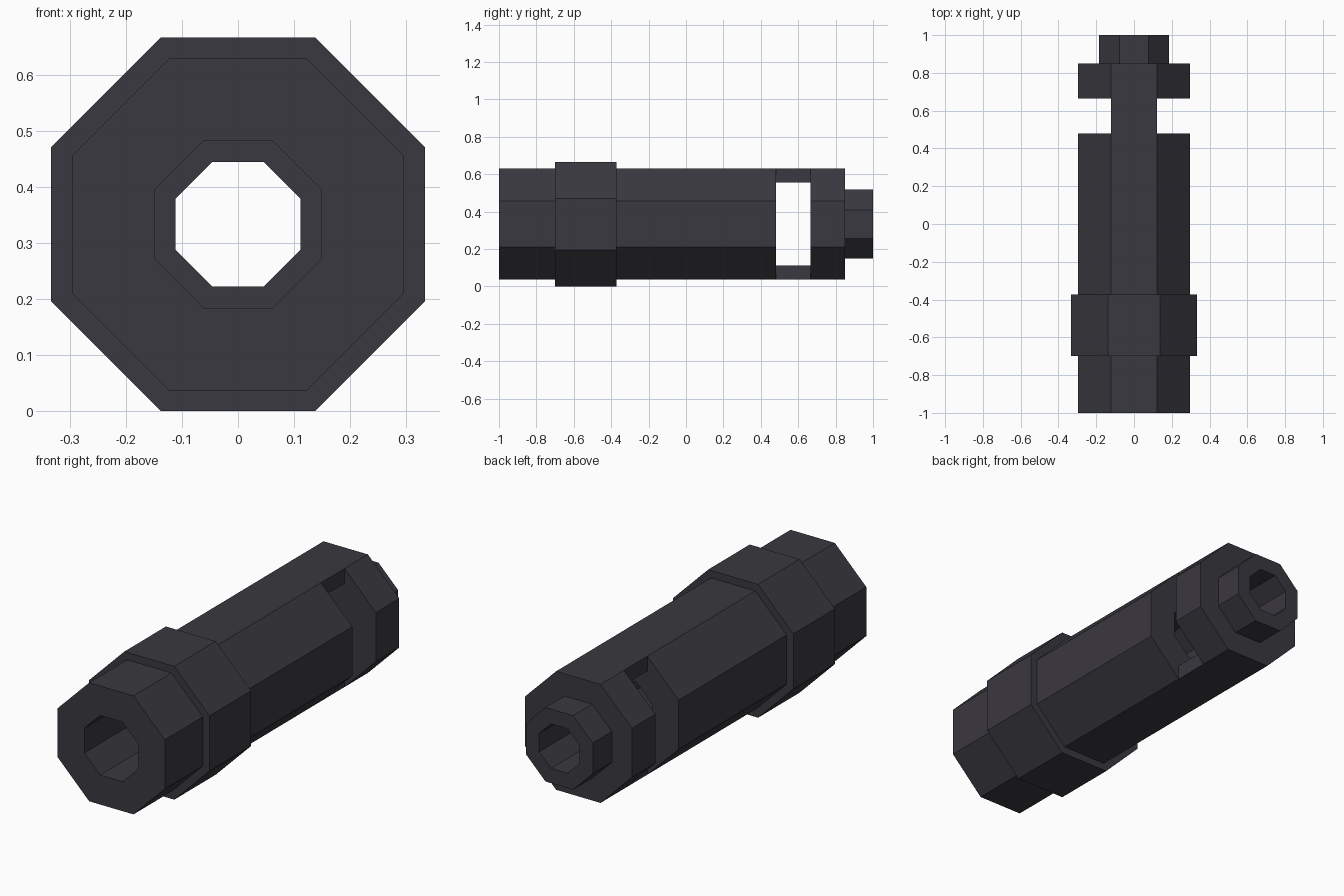
import bpy, bmesh, math

if "Cube" in bpy.data.objects:
    bpy.data.objects.remove(bpy.data.objects["Cube"])

ZC = 0.333          # height of the tube axis
SIDES = 8

dark = bpy.data.materials.new("dark_gunmetal")
dark.diffuse_color = (0.042, 0.040, 0.050, 1)
dark.use_nodes = True
dark.node_tree.nodes["Principled BSDF"].inputs["Base Color"].default_value = dark.diffuse_color


def finish(name, bm):
    bmesh.ops.recalc_face_normals(bm, faces=bm.faces[:])
    mesh = bpy.data.meshes.new(name)
    bm.to_mesh(mesh)
    bm.free()
    mesh.materials.append(dark)
    obj = bpy.data.objects.new(name, mesh)
    bpy.context.collection.objects.link(obj)
    return obj


def octagon_tube(name, profile):
    """Sweep a closed (apothem, y) profile round the y axis in eight flat sides."""
    bm = bmesh.new()
    rings = []
    for apothem, y in profile:
        r = apothem / math.cos(math.pi / SIDES)
        angles = [(i + 0.5) * 2 * math.pi / SIDES for i in range(SIDES)]
        rings.append([bm.verts.new((r * math.cos(a), y, ZC + r * math.sin(a)))
                      for a in angles])
    for k, ring in enumerate(rings):
        nxt = rings[(k + 1) % len(rings)]
        for i in range(SIDES):
            j = (i + 1) % SIDES
            bm.faces.new((ring[i], ring[j], nxt[j], nxt[i]))
    return finish(name, bm)


def box(name, x, y, z):
    bm = bmesh.new()
    bmesh.ops.create_cube(bm, size=1)
    for v in bm.verts:
        for axis, (lo, hi) in enumerate((x, y, z)):
            v.co[axis] = lo if v.co[axis] < 0 else hi
    return finish(name, bm)


BODY, COLLAR, NUB = 0.296, 0.333, 0.185
BORE, REAR_BORE = 0.149, 0.111

# main barrel with its raised collar and wide bore
octagon_tube("main_barrel", [
    (BORE, -1), (BODY, -1), (BODY, -0.70), (COLLAR, -0.70),
    (COLLAR, -0.372), (BODY, -0.372), (BODY, 0.48), (BORE, 0.48)])

# rear cap with the narrow end nub
octagon_tube("rear_cap", [
    (REAR_BORE, 0.665), (BODY, 0.665), (BODY, 0.85),
    (NUB, 0.85), (NUB, 1), (REAR_BORE, 1)])

# top and bottom bridges across the open slot
half = BODY * math.tan(math.pi / SIDES)
for name, side in (("top_bridge", 1), ("bottom_bridge", -1)):
    z = sorted((ZC + side * BODY, ZC + side * 0.222))
    box(name, (-half, half), (0.48, 0.665), z)
